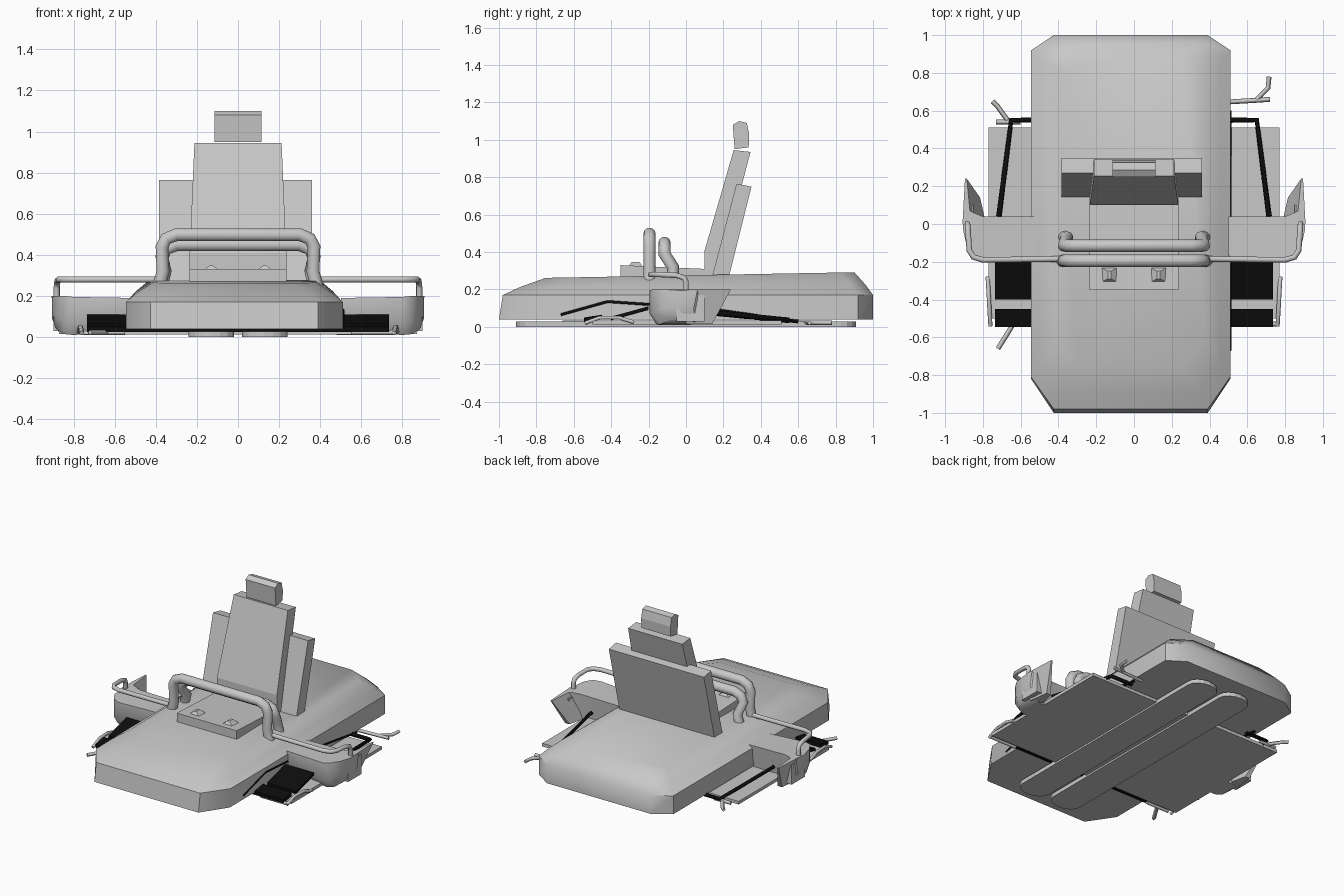
import bpy
import math

cube = bpy.data.objects.get("Cube")
if cube:
    bpy.data.objects.remove(cube, do_unlink=True)


def material(name, value):
    m = bpy.data.materials.new(name)
    m.use_nodes = True
    color = (value, value, value, 1)
    m.diffuse_color = color
    m.node_tree.nodes["Principled BSDF"].inputs["Base Color"].default_value = color
    return m


GREY = material("light grey", 0.58)
BLACK = material("black", 0.004)


def link(name, data, mat):
    data.materials.append(mat)
    ob = bpy.data.objects.new(name, data)
    bpy.context.collection.objects.link(ob)
    return ob


def loft(name, rings, mat=GREY, smooth=0):
    """Skin equal-length rings of points and cap both ends."""
    n = len(rings[0])
    faces = [list(range(n))[::-1], [(len(rings) - 1) * n + i for i in range(n)]]
    for r in range(len(rings) - 1):
        for i in range(n):
            j = (i + 1) % n
            faces.append([r * n + i, r * n + j, (r + 1) * n + j, (r + 1) * n + i])
    me = bpy.data.meshes.new(name)
    me.from_pydata([p for ring in rings for p in ring], [], faces)
    me.update()
    # Turn the faces outward when the rings run the other way
    volume = 0
    for p in me.polygons:
        volume += p.center.dot(p.normal) * p.area
    if volume < 0:
        me.flip_normals()
    if smooth:
        me.shade_smooth()
        me.set_sharp_from_angle(angle=math.radians(smooth))
    return link(name, me, mat)


def side_prism(name, profile, low_x, high_x, mat=GREY, smooth=0):
    """Extrude a (y, z) profile across x."""
    return loft(name, [[(x, y, z) for y, z in profile] for x in (low_x, high_x)], mat, smooth)


def plan_prism(name, outline, z0, z1, mat=GREY):
    """Extrude an (x, y) outline upward."""
    return loft(name, [[(x, y, z) for x, y in outline] for z in (z0, z1)], mat)


def box(name, x0, x1, y0, y1, z0, z1, mat=GREY):
    return plan_prism(name, [(x0, y0), (x1, y0), (x1, y1), (x0, y1)], z0, z1, mat)


def tube(name, points, radius, mat=GREY, resolution=3):
    cu = bpy.data.curves.new(name, "CURVE")
    cu.dimensions = "3D"
    cu.bevel_depth = radius
    cu.bevel_resolution = resolution
    cu.use_fill_caps = True
    sp = cu.splines.new("POLY")
    sp.points.add(len(points) - 1)
    for p, co in zip(sp.points, points):
        p.co = (*co, 1)
    return link(name, cu, mat)


# Hull: octagonal rings with a sloped shoulder and slightly rising deck
def hull_ring(inset, front, back, z_front, z_back, cut_x, cut_front, cut_back):
    left, right = -0.545 + inset, 0.51 - inset
    pts = [(left, front + cut_front), (left + cut_x, front), (right - cut_x, front),
           (right, front + cut_front), (right, back - cut_back), (right - cut_x, back),
           (left + cut_x, back), (left, back - cut_back)]
    slope = (z_back - z_front) / (back - front)
    return [(x, y, z_front + (y - front) * slope) for x, y in pts]


loft("hull", [
    hull_ring(0, -1.0, 1.0, 0.04, 0.04, 0.12, 0.18, 0.08),
    hull_ring(0, -0.98, 1.0, 0.17, 0.17, 0.12, 0.17, 0.08),
    hull_ring(0.05, -0.89, 0.96, 0.212, 0.225, 0.12, 0.16, 0.08),
    hull_ring(0.13, -0.75, 0.9, 0.262, 0.292, 0.12, 0.15, 0.08),
], smooth=45)

# Seat, backrest and headrest
side_prism("seat_cushion", [(-0.35, 0.25), (0.14, 0.25), (0.14, 0.308), (-0.35, 0.33)],
           -0.235, 0.235)
back = [(0.10, 0.27, 0.235), (0.10, 0.41, 0.235), (0.255, 0.945, 0.212),
        (0.345, 0.935, 0.212), (0.17, 0.27, 0.235)]
loft("backrest", [[(s * w, y, z) for y, z, w in back] for s in (-1, 1)])
side_prism("rear_backrest", [(0.14, 0.27), (0.27, 0.765), (0.35, 0.75), (0.23, 0.27)],
           -0.385, 0.36)
side_prism("headrest", [(0.26, 0.95), (0.25, 1.08), (0.285, 1.1), (0.325, 1.09),
                        (0.338, 1.03), (0.335, 0.96)], -0.115, 0.115)
for s in (-1, 1):
    loft("seat_stud", [
        [(s * 0.13 + a * w, -0.27 + b * d, z) for a, b in ((-1, -1), (1, -1), (1, 1), (-1, 1))]
        for w, d, z in ((0.045, 0.04, 0.32), (0.008, 0.02, 0.348))])


# Two grab bars in front of the rider
def arch(name, y_base, y_top, height, radius, foot, top):
    half = [(foot, y_base, 0.24), (foot - 0.02, y_base, 0.32),
            (top + 0.04, y_top, height - 0.06), (top + 0.02, y_top, height - 0.02),
            (top - 0.03, y_top, height)]
    tube(name, half + [(-x, y, z) for x, y, z in reversed(half)], radius)


arch("front_grab_bar", -0.195, -0.195, 0.498, 0.033, 0.385, 0.33)
arch("rear_grab_bar", -0.07, -0.115, 0.45, 0.033, 0.375, 0.33)

# Base plate and runners
box("base_plate", -0.77, 0.77, -0.5, 0.51, 0.012, 0.034)
for s in (-1, 1):
    ends = []
    for direction in (-1, 1):
        for i in range(9):
            a = math.pi * (i / 8 + (1 if direction < 0 else 0))
            ends.append((s * 0.13 + 0.11 * math.cos(a), direction * 0.83 + 0.08 * math.sin(a)))
    plan_prism("runner", ends, 0, 0.028)

# Dark panels crossing under the hull
side_prism("sloped_panel", [(-0.4, 0.035), (-0.4, 0.055), (-0.2, 0.11), (-0.2, 0.09)],
           -0.735, 0.735, BLACK)
side_prism("front_panel", [(-0.545, 0.025), (-0.545, 0.05), (-0.45, 0.065), (-0.45, 0.04)],
           -0.735, 0.735, BLACK)

for s in (-1, 1):
    side = "left" if s > 0 else "right"

    # Foot pod, rounded toward the outside
    sections = ((0.5, -0.17, 0.04, 0.03, 0.19), (0.8, -0.195, 0.04, 0.01, 0.195),
                (0.85, -0.175, 0.06, 0.015, 0.2), (0.885, -0.12, 0.08, 0.04, 0.2),
                (0.905, -0.03, 0.06, 0.09, 0.195))
    loft(side + "_foot_pod", [
        [(s * x, y0, z1), (s * x, y0, z0 + 0.06), (s * x, y0 + 0.04, z0),
         (s * x, y1 - 0.02, z0), (s * x, y1, z1)]
        for x, y0, y1, z0, z1 in sections], smooth=40)

    # Outward leaning fin behind the pod
    low = [(0.79, 0.03), (0.815, 0.14), (0.85, 0.14), (0.87, 0.0)]
    high = [(0.865, 0.03), (0.885, 0.24), (0.895, 0.24), (0.908, 0.0)]
    loft(side + "_pod_fin", [[(s * x, y, z) for x, y in ring]
                             for ring, z in ((low, 0.015), (high, 0.2))])
    box(side + "_pod_panel", s * 0.85, s * 0.898, -0.05, 0.1, 0.03, 0.17)

    # Thin rail running round the pod
    rail = [(0.37, -0.185, 0.28), (0.8, -0.19, 0.28), (0.85, -0.175, 0.28), (0.872, -0.14, 0.28),
            (0.878, -0.05, 0.275), (0.88, -0.01, 0.262), (0.882, 0.0, 0.24), (0.882, 0.0, 0.18)]
    tube(side + "_pod_rail", [(s * x, y, z) for x, y, z in rail], 0.015)

    # Dark rear strut and side bar
    strut = [(0.715, 0.04, 0.085), (0.65, 0.55, 0.035), (0.48, 0.55, 0.035)]
    tube(side + "_rear_strut", [(s * x, y, z) for x, y, z in strut], 0.015, BLACK, 0)
    bar = [(0.505, -0.67, 0.065), (0.505, -0.42, 0.135), (0.505, 0.1, 0.1), (0.505, 0.6, 0.03)]
    tube(side + "_side_bar", [(s * x, y, z) for x, y, z in bar], 0.012, BLACK, 0)

    # Small edge linkage beside the dark panels
    link_path = [(0.76, -0.54, 0.02), (0.765, -0.46, 0.05), (0.77, -0.36, 0.05),
                 (0.775, -0.28, 0.025)]
    tube(side + "_linkage", [(s * x, y, z) for x, y, z in link_path], 0.011, GREY, 1)

# Outrigger arms
arms = {
    "left_rear_arm": [(0.48, 0.645), (0.65, 0.655), (0.72, 0.66)],
    "left_rear_toe": [(0.65, 0.66), (0.71, 0.72), (0.715, 0.78)],
    "right_rear_arm": [(-0.6, 0.54), (-0.73, 0.54)],
    "right_rear_toe": [(-0.67, 0.55), (-0.72, 0.62), (-0.75, 0.65)],
    "right_front_toe": [(-0.64, -0.53), (-0.67, -0.58), (-0.72, -0.66)],
    "right_front_arm": [(-0.55, -0.53), (-0.73, -0.53)],
    "left_front_arm": [(0.55, -0.53), (0.76, -0.53)],
}
for name, path in arms.items():
    tube(name, [(x, y, 0.022) for x, y in path], 0.013, GREY, 0)
